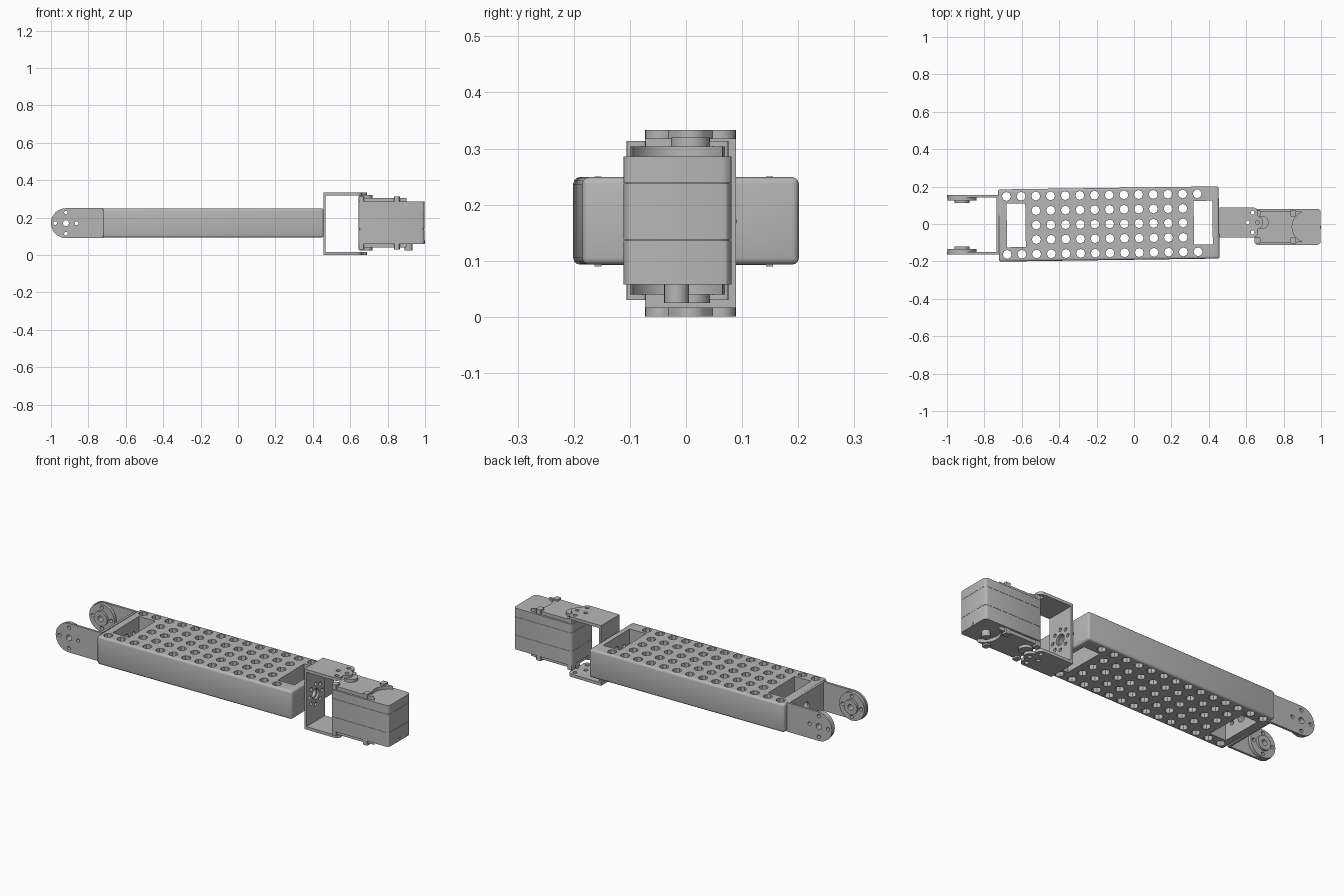
import bpy, bmesh, math
from mathutils import Matrix, Vector

if "Cube" in bpy.data.objects:
    bpy.data.objects.remove(bpy.data.objects["Cube"])

grey = bpy.data.materials.new("neutral_grey")
grey.use_nodes = True
grey.diffuse_color = (0.47, 0.47, 0.47, 1)
grey.node_tree.nodes["Principled BSDF"].inputs["Base Color"].default_value = (0.47, 0.47, 0.47, 1)

AXES = {"x": Matrix.Rotation(math.pi / 2, 4, "Y"),
        "y": Matrix.Rotation(math.pi / 2, 4, "X"),
        "z": Matrix.Identity(4)}


def add_box(bm, lo, hi):
    lo, hi = Vector(lo), Vector(hi)
    size = hi - lo
    bmesh.ops.create_cube(bm, size=1, matrix=Matrix.Translation((lo + hi) / 2) @ Matrix.Diagonal((*size, 1)))


def add_cyl(bm, centre, radius, depth, axis="z", sides=24):
    bmesh.ops.create_cone(bm, cap_ends=True, segments=sides, radius1=radius, radius2=radius,
                          depth=depth, matrix=Matrix.Translation(centre) @ AXES[axis])


def finish(name, bm, smooth=True):
    mesh = bpy.data.meshes.new(name)
    bm.to_mesh(mesh)
    bm.free()
    mesh.materials.append(grey)
    ob = bpy.data.objects.new(name, mesh)
    bpy.context.collection.objects.link(ob)
    bpy.context.view_layer.objects.active = ob
    for other in bpy.context.selected_objects:
        other.select_set(False)
    ob.select_set(True)
    if smooth:
        bpy.ops.object.shade_smooth_by_angle(angle=math.radians(30))
    return ob


def box(name, lo, hi, bevel=0, vertical_only=False):
    bm = bmesh.new()
    add_box(bm, lo, hi)
    if bevel:
        edges = [e for e in bm.edges if not vertical_only
                 or abs(e.verts[0].co.z - e.verts[1].co.z) > 0.001]
        bmesh.ops.bevel(bm, geom=edges, offset=bevel, segments=3, profile=0.5, affect="EDGES")
    return finish(name, bm)


def outline_plate(name, points, origin, thickness, axis):
    """Extrude a flat outline; axis 'z' uses (x, y), axis 'y' uses (x, z)."""
    bm = bmesh.new()
    flat = (lambda a, b: (a, b, 0)) if axis == "z" else (lambda a, b: (a, 0, b))
    face = bm.faces.new([bm.verts.new(Vector(flat(*p)) + Vector(origin)) for p in points])
    push = bmesh.ops.extrude_face_region(bm, geom=[face])
    moved = [v for v in push["geom"] if isinstance(v, bmesh.types.BMVert)]
    bmesh.ops.translate(bm, verts=moved, vec=(0, 0, thickness) if axis == "z" else (0, thickness, 0))
    bmesh.ops.recalc_face_normals(bm, faces=bm.faces)
    return finish(name, bm)


def cut(ob, cutter_bm):
    cutter = finish("cutter", cutter_bm, False)
    cutter.hide_render = True
    mod = ob.modifiers.new("cut", "BOOLEAN")
    mod.operation, mod.solver, mod.object = "DIFFERENCE", "EXACT", cutter
    bpy.context.view_layer.objects.active = ob
    bpy.ops.object.modifier_apply(modifier=mod.name)
    bpy.data.objects.remove(cutter)


def ring(count, radius, start=0.0):
    return [(radius * math.cos(start + i * math.tau / count),
             radius * math.sin(start + i * math.tau / count)) for i in range(count)]


# Perforated beam, turned very slightly about the vertical
beam = box("perforated_beam", (-0.59, -0.193, 0.093), (0.59, 0.193, 0.249), 0.012)
holes = bmesh.new()
pitch = 0.0785
for row in range(-2, 3):
    first, last = (0, 14) if abs(row) == 2 else (2, 13)
    for col in range(first, last):
        add_cyl(holes, (-0.545 + col * pitch, row * 0.0775, 0.17), 0.024, 0.4, sides=8)
for x in (-0.495, 0.505):
    add_box(holes, (x - 0.05, -0.117, 0), (x + 0.05, 0.117, 0.4))
cut(beam, holes)
bores = bmesh.new()
for x in (-0.575, 0.575):
    add_cyl(bores, (x, 0, 0.17), 0.025, 0.08, "x")
    for y in (-0.07, 0.07):
        add_cyl(bores, (x, y, 0.17), 0.012, 0.08, "x", 12)
cut(beam, bores)
beam.location.x = -0.135
beam.rotation_euler.z = math.radians(0.8)

# Fork at the left end: web, two round-ended arms and their pivot discs
AX, AZ, R = -0.92, 0.17, 0.08
web = box("fork_web", (-0.735, -0.16, 0.092), (-0.722, 0.152, 0.248))
bores = bmesh.new()
add_cyl(bores, (-0.73, 0, AZ), 0.025, 0.1, "x")
cut(web, bores)
arm_shape = [(-0.722, AZ - R), (-0.722, AZ + R)]
arm_shape += [(AX + R * math.cos(a), AZ + R * math.sin(a))
              for a in [math.pi / 2 + i * math.pi / 16 for i in range(17)]]
for side, y_plate, inward in (("rear", 0.143, -1), ("front", -0.163, 1)):
    arm = outline_plate(side + "_fork_arm", arm_shape, (0, y_plate, 0), 0.012, "y")
    inner = y_plate + (0.012 if inward > 0 else 0)
    bm = bmesh.new()
    add_cyl(bm, (AX, inner + inward * 0.009, AZ), 0.077, 0.018, "y", 32)
    disc = finish(side + "_pivot_disc", bm)
    bm = bmesh.new()
    add_cyl(bm, (AX, inner + inward * 0.023, AZ), 0.04, 0.014, "y", 24)
    hub = finish(side + "_pivot_hub", bm)
    for ob in (arm, disc, hub):
        bores = bmesh.new()
        add_cyl(bores, (AX, y_plate, AZ), 0.016, 0.2, "y", 16)
        if ob is not hub:
            for dx, dz in ring(4, 0.057):
                add_cyl(bores, (AX + dx, y_plate, AZ + dz), 0.01, 0.2, "y", 12)
        cut(ob, bores)

# U bracket at the right end: web with bolt ring, and two lobed flanges
BY = 0.008
web = box("bracket_web", (0.457, BY - 0.081, 0.003), (0.469, BY + 0.081, 0.331))
bores = bmesh.new()
add_cyl(bores, (0.463, BY, 0.167), 0.03, 0.1, "x")
for dy, dz in ring(8, 0.056):
    add_cyl(bores, (0.463, BY + dy, 0.167 + dz), 0.01, 0.1, "x", 12)
cut(web, bores)


def arc(cx, cy, r, start, end):
    steps = 8
    return [(cx + r * math.cos(math.radians(start + (end - start) * i / steps)),
             cy + r * math.sin(math.radians(start + (end - start) * i / steps)))
            for i in range(steps + 1)]


flange_shape = [(0.457, BY + 0.081), (0.457, BY - 0.081)]
flange_shape += arc(0.635, BY - 0.053, 0.028, -90, 30)
flange_shape += arc(0.66, BY, 0.031, -50, 50)
flange_shape += arc(0.635, BY + 0.053, 0.028, -30, 90)
for name, z in (("lower", 0.001), ("upper", 0.317)):
    flange = outline_plate(name + "_bracket_flange", flange_shape, (0, 0, z), 0.016, "z")
    bores = bmesh.new()
    for x, y in ((0.607, BY), (0.66, BY), (0.635, BY - 0.053), (0.635, BY + 0.053)):
        add_cyl(bores, (x, y, z), 0.011, 0.1, "z", 12)
    cut(flange, bores)

# Motor: three stacked case sections with fine seams
for name, lo, hi in (("lower", 0.058, 0.1365), ("middle", 0.1375, 0.2375), ("upper", 0.2385, 0.286)):
    box(name + "_motor_case", (0.643, -0.111, lo), (0.998, 0.081, hi), 0.018, True)
box("motor_core", (0.648, -0.106, 0.06), (0.993, 0.076, 0.284), 0.018, True)

# Motor lids with a scooped outer edge, corner bosses and output shafts
scoop = arc(0.93, -0.015, 0.085, 110, 250)
lid_shape = [(0.65, -0.1), (0.65, 0.07), (0.85, 0.07)] + scoop + [(0.85, -0.1)]
for name, z, boss_lo, boss_hi in (("lower", 0.04, 0.03, 0.06), ("upper", 0.284, 0.284, 0.313)):
    lid = outline_plate(name + "_motor_lid", lid_shape, (0, 0, z), 0.02, "z")
    for end, x in (("inner", 0.645), ("outer", 0.835)):
        for side, y in (("front", -0.106), ("rear", 0.041)):
            box(f"{name}_{end}_{side}_boss", (x, y, boss_lo), (x + 0.03, y + 0.035, boss_hi), 0.006, True)
    bm = bmesh.new()
    add_cyl(bm, (0.685, BY, 0.045 if name == "lower" else 0.3), 0.035, 0.04, "z", 24)
    finish(name + "_output_shaft", bm)

# Cable plug under the motor
bm = bmesh.new()
add_cyl(bm, (0.912, -0.017, 0.043), 0.022, 0.036, "z", 20)
finish("cable_plug", bm)
box("cable_clip", (0.994, -0.025, 0.06), (0.9995, -0.01, 0.076))
